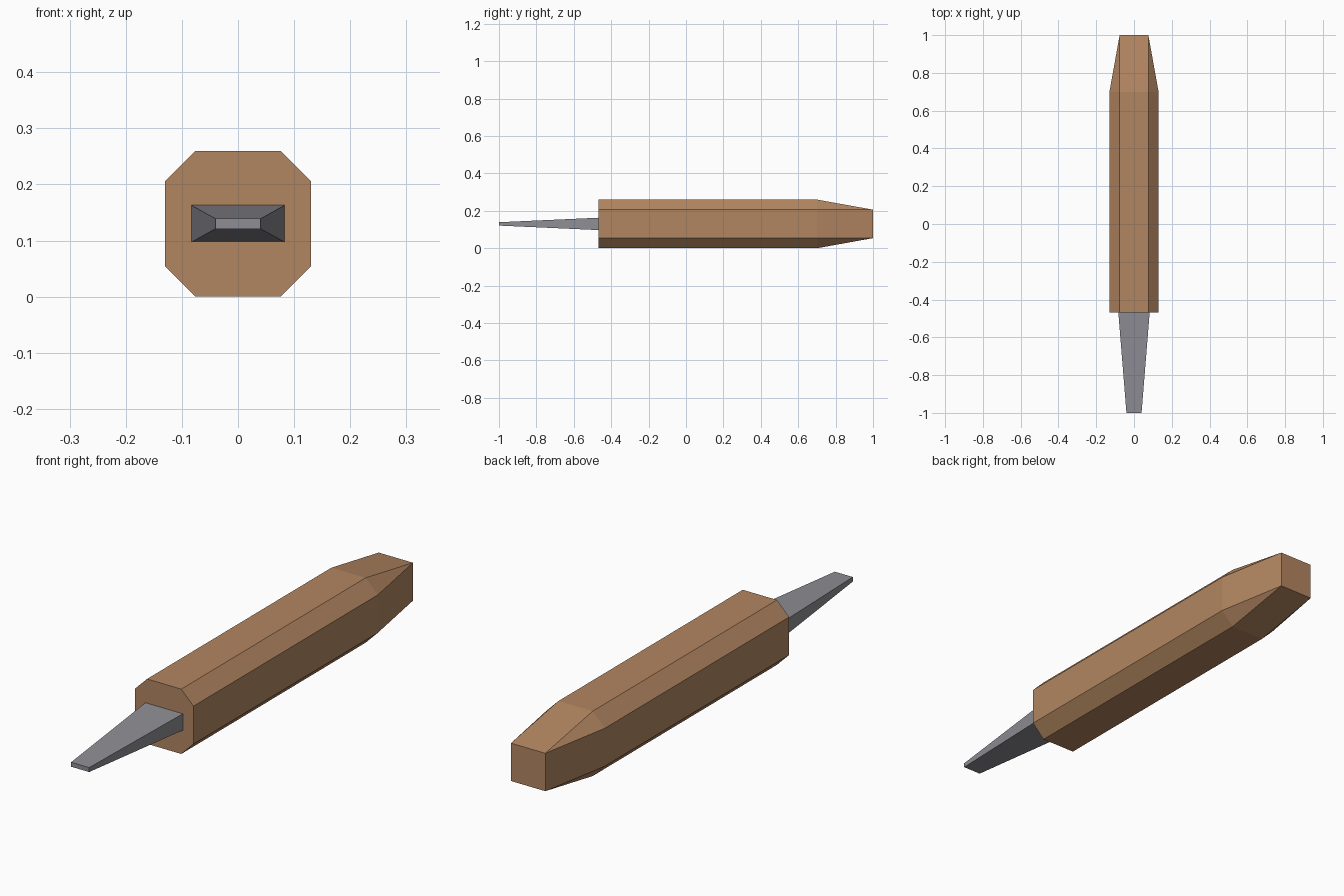
import bpy, bmesh

if "Cube" in bpy.data.objects:
    bpy.data.objects.remove(bpy.data.objects["Cube"])

CZ = 0.13  # height of the long axis


def material(name, rgb):
    m = bpy.data.materials.new(name)
    m.diffuse_color = (*rgb, 1)
    m.use_nodes = True
    m.node_tree.nodes["Principled BSDF"].inputs["Base Color"].default_value = m.diffuse_color
    return m


def octagon(half, flat):
    """Square section of half-size `half` with chamfered corners."""
    return [(flat, half), (half, flat), (half, -flat), (flat, -half),
            (-flat, -half), (-half, -flat), (-half, flat), (-flat, half)]


def rectangle(w, h):
    return [(w, h), (w, -h), (-w, -h), (-w, h)]


def loft(name, sections, mat):
    """Bridge (y, profile) sections along y and cap both ends."""
    bm = bmesh.new()
    rings = [[bm.verts.new((x, y, z + CZ)) for x, z in prof] for y, prof in sections]
    n = len(rings[0])
    for a, b in zip(rings, rings[1:]):
        for i in range(n):
            j = (i + 1) % n
            bm.faces.new((a[i], a[j], b[j], b[i]))
    bm.faces.new(rings[0])
    bm.faces.new(rings[-1][::-1])
    # corners that meet at a point collapse to triangles
    bmesh.ops.remove_doubles(bm, verts=bm.verts, dist=1e-4)
    bmesh.ops.recalc_face_normals(bm, faces=bm.faces)
    me = bpy.data.meshes.new(name)
    bm.to_mesh(me)
    bm.free()
    me.materials.append(mat)
    ob = bpy.data.objects.new(name, me)
    bpy.context.collection.objects.link(ob)
    return ob


wood = material("brown wood", (0.45, 0.24, 0.12))
steel = material("grey steel", (0.27, 0.27, 0.30))

# Handle: chamfered bar whose butt tapers to a square
loft("handle", [(-0.468, octagon(0.13, 0.076)),
                (0.70, octagon(0.13, 0.076)),
                (1.0, octagon(0.076, 0.076))], wood)

# Blade: flat tapering bar
loft("blade", [(-1.0, rectangle(0.04, 0.009)),
               (-0.468, rectangle(0.083, 0.033))], steel)
